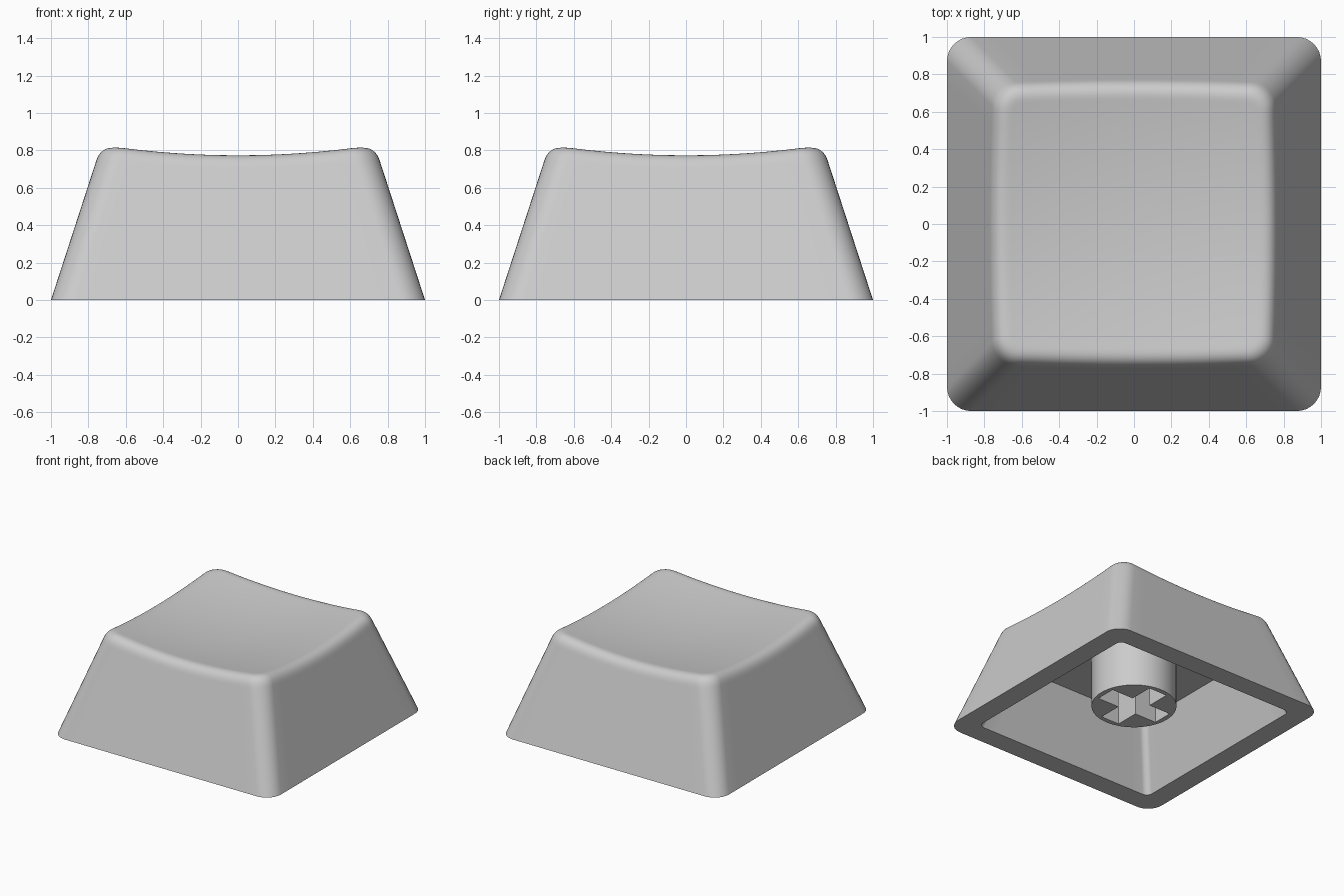
import bpy, bmesh, math

if "Cube" in bpy.data.objects:
    bpy.data.objects.remove(bpy.data.objects["Cube"])

ARC, SIDE = 8, 14          # segments per corner and per straight side
SLOPE = 0.325              # wall lean per unit of height
RADIUS = 0.13              # outer corner radius
FILLET = 0.075             # rounding along the top rim
CEILING, STEM_BOTTOM = 0.52, 0.11

grey = bpy.data.materials.new("light_grey")
grey.diffuse_color = (0.6, 0.6, 0.6, 1)
grey.use_nodes = True
grey.node_tree.nodes["Principled BSDF"].inputs["Base Color"].default_value = grey.diffuse_color


def dish(x, y):
    """Height of the hollowed top surface."""
    return 0.723 + 0.109 * (x * x + y * y)


def outline(half, r):
    """Rounded square as a list of (x, y), always with the same point count."""
    pts, c = [], half - r
    for k in range(4):
        q = k * math.pi / 2
        quarter = [(c + r * math.cos(a), c + r * math.sin(a))
                   for a in (i * math.pi / 2 / ARC for i in range(ARC + 1))]
        quarter += [(c - 2 * c * i / SIDE, half) for i in range(1, SIDE)]
        co, si = round(math.cos(q)), round(math.sin(q))
        pts += [(x * co - y * si, x * si + y * co) for x, y in quarter]
    return pts


def wall_point(i, z):
    x, y = outline(1 - SLOPE * z, RADIUS)[i]
    return (x, y, z)


def shade(obj):
    obj.data.materials.append(grey)
    bpy.ops.object.select_all(action='DESELECT')
    obj.select_set(True)
    bpy.context.view_layer.objects.active = obj
    bpy.ops.object.shade_smooth_by_angle(angle=math.radians(30))


def add_object(name, bm):
    bmesh.ops.recalc_face_normals(bm, faces=bm.faces)
    mesh = bpy.data.meshes.new(name)
    bm.to_mesh(mesh)
    bm.free()
    obj = bpy.data.objects.new(name, mesh)
    bpy.context.collection.objects.link(obj)
    return obj


# Rings of the cap: ceiling, cavity mouth, outer foot
count = 4 * (ARC + SIDE)
rings = [[(x, y, CEILING) for x, y in outline(0.83 - SLOPE * CEILING, 0.05)],
         [(x, y, 0) for x, y in outline(0.83, 0.05)],
         [(x, y, 0) for x, y in outline(1, RADIUS)]]

# Where each wall line meets the dish, and the rounding below and inside it
rim, below, inside, holding = [], [], [], []
for i in range(count):
    z = 0.8
    for _ in range(8):
        x, y, _z = wall_point(i, z)
        z = dish(x, y)
    rim.append(wall_point(i, z))
    below.append(wall_point(i, z - FILLET))
    holding.append(wall_point(i, z - FILLET - 0.015))
    x, y = outline(1 - SLOPE * z - FILLET, RADIUS - FILLET)[i]
    inside.append((x, y, dish(x, y)))
rings.append(holding)
for s in range(9):
    t = s / 8
    rings.append([tuple((1 - t) ** 2 * a + 2 * t * (1 - t) * b + t * t * c
                        for a, b, c in zip(*trio))
                  for trio in zip(below, rim, inside)])

# Dished top, shrinking towards the middle
for f in (0.98, 0.9, 0.8, 0.7, 0.6, 0.5, 0.4, 0.3, 0.2, 0.1):
    rings.append([(x * f, y * f, dish(x * f, y * f)) for x, y, _z in inside])

bm = bmesh.new()
loops = [[bm.verts.new(p) for p in ring] for ring in rings]
for a, b in zip(loops, loops[1:]):
    for i in range(count):
        j = (i + 1) % count
        bm.faces.new((a[i], a[j], b[j], b[i]))
bm.faces.new(loops[0])
centre = bm.verts.new((0, 0, dish(0, 0)))
for i in range(count):
    bm.faces.new((loops[-1][i], loops[-1][(i + 1) % count], centre))
shade(add_object("cap_shell", bm))

# Round stem under the ceiling
bm = bmesh.new()
bmesh.ops.create_cone(bm, cap_ends=True, segments=64, radius1=0.32, radius2=0.32,
                      depth=CEILING - STEM_BOTTOM + 0.02)
bmesh.ops.translate(bm, verts=bm.verts, vec=(0, 0, (CEILING + STEM_BOTTOM + 0.02) / 2))
stem = add_object("stem", bm)

# Cross-shaped socket cut into the stem
L, T = 0.28, 0.083
corner = [(L, -T), (L, T), (T, T)]
cross = []
for k in range(4):
    co, si = round(math.cos(k * math.pi / 2)), round(math.sin(k * math.pi / 2))
    cross += [(x * co - y * si, x * si + y * co) for x, y in corner]
bm = bmesh.new()
face = bm.faces.new([bm.verts.new((x, y, STEM_BOTTOM - 0.05)) for x, y in cross])
top = bmesh.ops.extrude_face_region(bm, geom=[face])["geom"]
bmesh.ops.translate(bm, vec=(0, 0, CEILING - STEM_BOTTOM + 0.04),
                    verts=[v for v in top if isinstance(v, bmesh.types.BMVert)])
cutter = add_object("socket_cutter", bm)

cut = stem.modifiers.new("socket", 'BOOLEAN')
cut.operation, cut.solver, cut.object = 'DIFFERENCE', 'EXACT', cutter
bpy.context.view_layer.objects.active = stem
stem.select_set(True)
bpy.ops.object.modifier_apply(modifier="socket")
bpy.data.objects.remove(cutter)
shade(stem)
